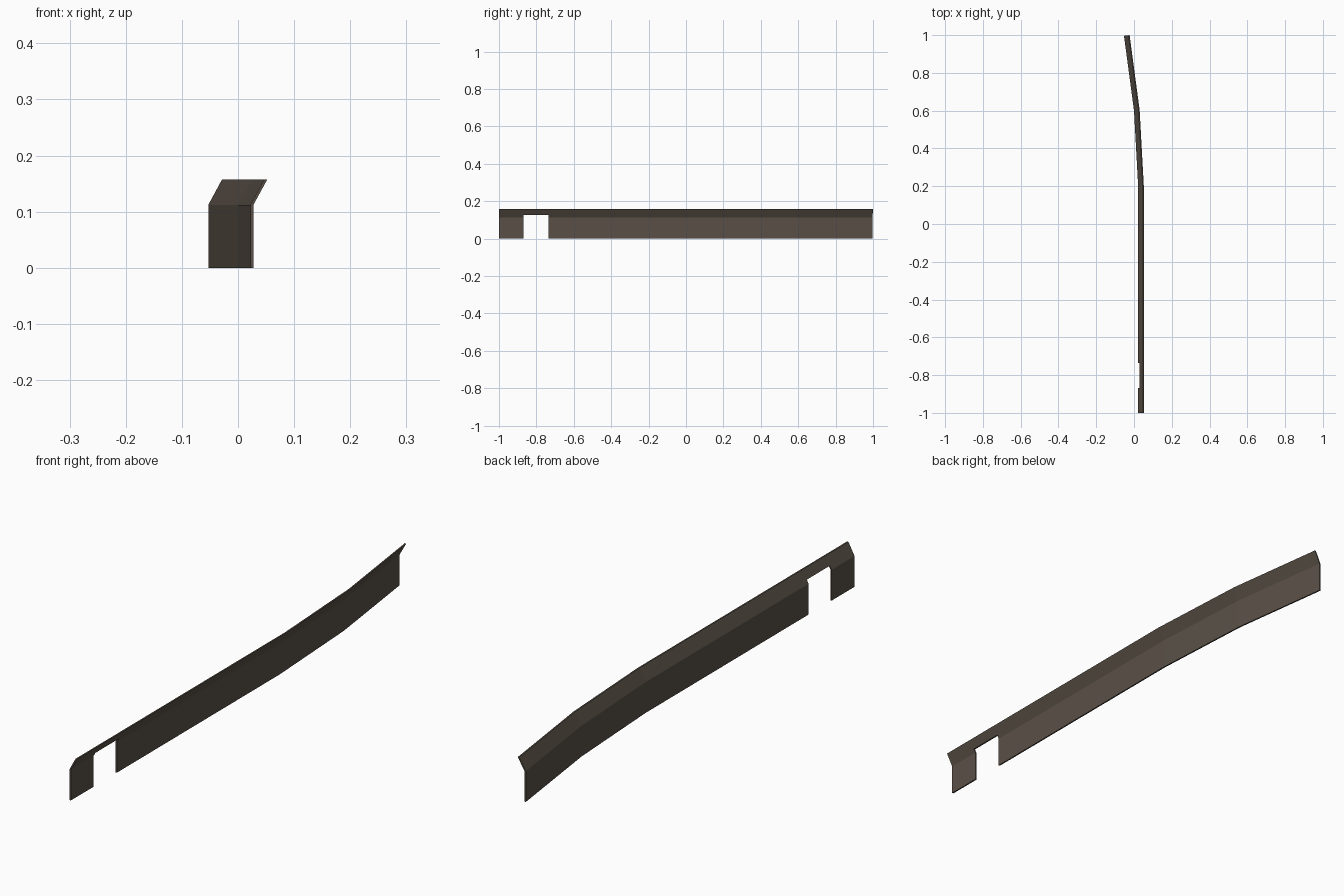
import bpy, bmesh
from mathutils import Vector

if "Cube" in bpy.data.objects:
    bpy.data.objects.remove(bpy.data.objects["Cube"])

# one dark brown-grey paint
paint = bpy.data.materials.new("dark_brown_grey")
paint.diffuse_color = (0.10, 0.08, 0.062, 1)
paint.use_nodes = True
paint.node_tree.nodes["Principled BSDF"].inputs["Base Color"].default_value = paint.diffuse_color

# cross-section: (sideways offset, height) of upright wall plus slanted lip
profile = [(0, 0), (0.0055, 0), (0.0055, 0.112), (0.030, 0.157),
           (0.0245, 0.157), (0, 0.112)]
# plan path, bending to the left at the back
path = [Vector(p) for p in [(0.022, -1), (0.022, 0.2), (0.0, 0.6), (-0.053, 0.9962)]]


def side(a, b):
    d = (b - a).normalized()
    return Vector((d.y, -d.x))


def mesh_object(name, bm):
    bmesh.ops.recalc_face_normals(bm, faces=bm.faces[:])
    me = bpy.data.meshes.new(name)
    bm.to_mesh(me)
    bm.free()
    me.materials.append(paint)
    ob = bpy.data.objects.new(name, me)
    bpy.context.collection.objects.link(ob)
    return ob


# sweep the profile along the path with mitred joints
bm = bmesh.new()
normals = [side(a, b) for a, b in zip(path, path[1:])]
rings = []
for i, p in enumerate(path):
    n1, n2 = normals[max(i - 1, 0)], normals[min(i, len(normals) - 1)]
    m = (n1 + n2) / (1 + n1.dot(n2))
    rings.append([bm.verts.new((p.x + m.x * o, p.y + m.y * o, z)) for o, z in profile])
for r, s in zip(rings, rings[1:]):
    for k in range(len(profile)):
        j = (k + 1) % len(profile)
        bm.faces.new((r[k], r[j], s[j], s[k]))
bm.faces.new(rings[0])
bm.faces.new(rings[-1])
panel = mesh_object("side_skirt_panel", bm)

# notch through the wall near the front
bm = bmesh.new()
bmesh.ops.create_cube(bm, size=1)
for v in bm.verts:
    v.co = (0.03 + v.co.x * 0.2, -0.8025 + v.co.y * 0.133, 0.0375 + v.co.z * 0.175)
cutter = mesh_object("notch_cutter", bm)
cutter.hide_render = True
cutter.hide_set(True)
cut = panel.modifiers.new("notch", 'BOOLEAN')
cut.operation = 'DIFFERENCE'
cut.solver = 'EXACT'
cut.object = cutter
